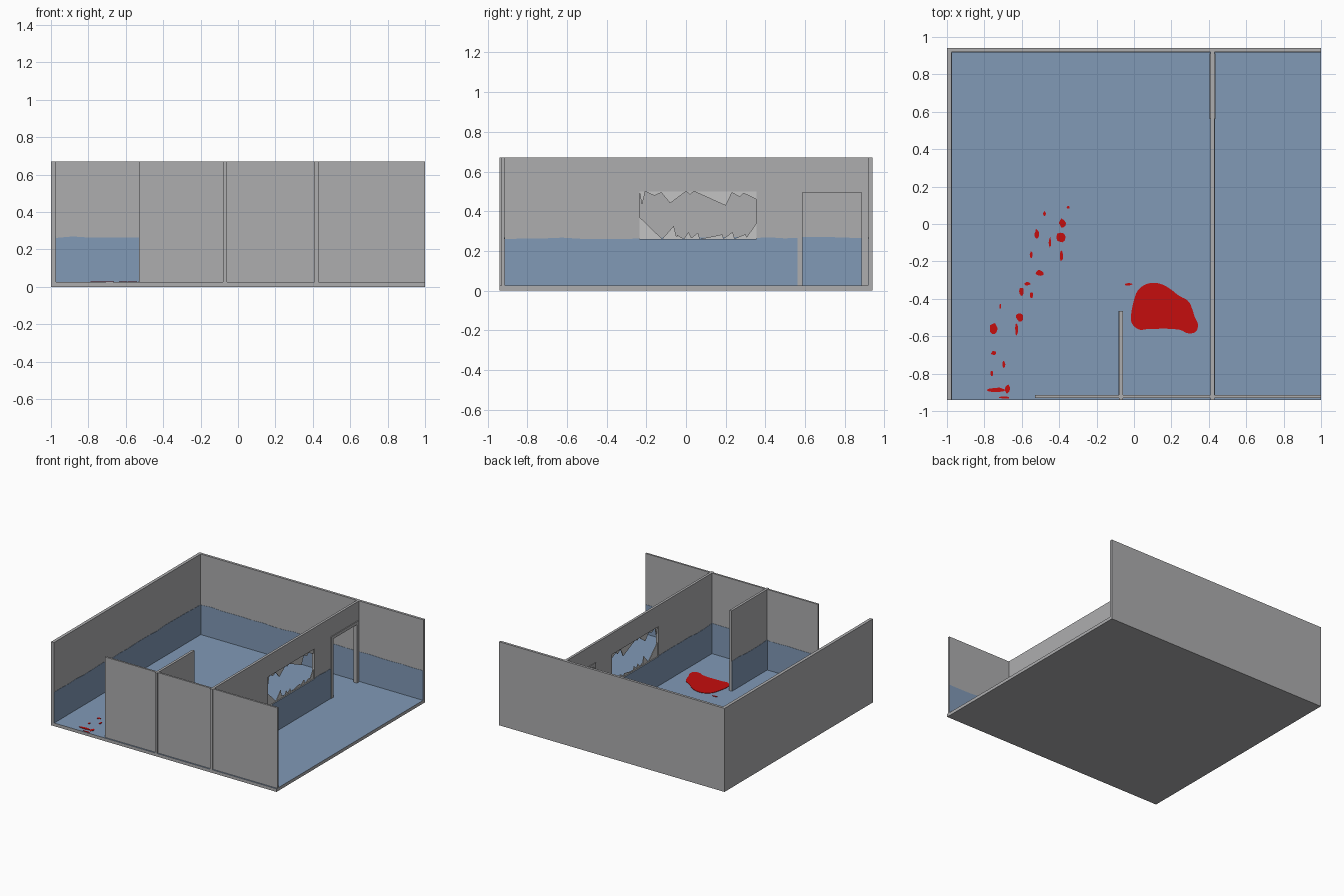
import bpy, bmesh, math, random

if "Cube" in bpy.data.objects:
    bpy.data.objects.remove(bpy.data.objects["Cube"])
random.seed(4)

def material(name, rgb):
    m = bpy.data.materials.new(name)
    m.diffuse_color = (*rgb, 1)
    m.use_nodes = True
    m.node_tree.nodes["Principled BSDF"].inputs["Base Color"].default_value = m.diffuse_color
    return m

GREY = material("grey plaster", (0.42, 0.42, 0.43))
BLUE = material("blue paint", (0.22, 0.32, 0.47))
RED = material("red stain", (0.56, 0.004, 0.004))
GLASS = material("pale glass", (0.55, 0.55, 0.55))
FLOOR, TOP = 0.025, 0.67

# Extrude closed 2D outlines (holes allowed) between w0 and w1 along an axis
PLACE = {"x": lambda u, v, w: (w, u, v),
         "y": lambda u, v, w: (u, w, v),
         "z": lambda u, v, w: (u, v, w)}

def prism(name, loops, axis, w0, w1, mat):
    bm = bmesh.new()
    rings = []
    for w in (w0, w1):
        edges, level = [], []
        for loop in loops:
            vs = [bm.verts.new(PLACE[axis](u, v, w)) for u, v in loop]
            edges += [bm.edges.new((vs[i - 1], vs[i])) for i in range(len(vs))]
            level.append(vs)
        if len(loops) == 1:
            bm.faces.new(level[0])
        else:
            bmesh.ops.triangle_fill(bm, edges=edges, use_beauty=True)
        rings.append(level)
    for a, b in zip(*rings):
        for i in range(len(a)):
            bm.faces.new((a[i - 1], a[i], b[i], b[i - 1]))
    bmesh.ops.recalc_face_normals(bm, faces=bm.faces[:])
    me = bpy.data.meshes.new(name)
    bm.to_mesh(me)
    bm.free()
    me.materials.append(mat)
    ob = bpy.data.objects.new(name, me)
    bpy.context.collection.objects.link(ob)
    return ob

def rect(u0, u1, v0, v1):
    return [(u0, v0), (u1, v0), (u1, v1), (u0, v1)]

# Blue lower wall band with an uneven top edge, as a thin plate
def paint(name, axis, u0, u1, w, side, h=0.264, cap=1.0):
    n = max(3, int((u1 - u0) / 0.09))
    top = [(u1 + (u0 - u1) * i / n, min(cap, h + random.uniform(-0.005, 0.005)))
           for i in range(n + 1)]
    prism(name, [[(u0, FLOOR), (u1, FLOOR)] + top], axis, w, w + side * 0.002, BLUE)

# Floor slab, blue on its upper face
floor = prism("floor", [rect(-1, 1, -0.94, 0.94)], "z", 0, FLOOR, GREY)
floor.data.materials.append(BLUE)
for p in floor.data.polygons:
    if p.normal.z > 0.5:
        p.material_index = 1

# Outer walls
prism("left_wall", [rect(-0.94, 0.92, FLOOR, TOP)], "x", -1, -0.975, GREY)
prism("back_wall", [rect(-1, 1, FLOOR, TOP)], "y", 0.92, 0.94, GREY)
for name, a, b in (("front_wall_left", -0.53, -0.08), ("front_wall_middle", -0.06, 0.41),
                   ("front_wall_right", 0.43, 1.0)):
    prism(name, [rect(a, b, FLOOR, TOP)], "y", -0.93, -0.915, GREY)
    paint(name + "_paint", "y", a, b, -0.915, 1)
prism("short_partition", [rect(-0.94, -0.465, FLOOR, TOP)], "x", -0.08, -0.06, GREY)

# Long partition with a door notch and a window hole
prism("long_partition",
      [[(-0.94, FLOOR), (0.585, FLOOR), (0.585, 0.495), (0.885, 0.495), (0.885, FLOOR),
        (0.92, FLOOR), (0.92, TOP), (-0.94, TOP)],
       rect(-0.235, 0.355, 0.26, 0.5)], "x", 0.41, 0.43, GREY)

# Door frame standing slightly proud of the wall
prism("door_frame", [[(0.562, FLOOR), (0.586, FLOOR), (0.586, 0.494), (0.884, 0.494),
                      (0.884, FLOOR), (0.912, FLOOR), (0.912, 0.518), (0.562, 0.518)]],
      "x", 0.404, 0.436, GREY)

# Painted bands on the room sides of the other walls
paint("left_wall_paint", "x", -0.94, 0.92, -0.975, 1, 0.268)
paint("back_wall_paint_main", "y", -0.975, 0.41, 0.92, -1)
paint("back_wall_paint_side", "y", 0.43, 1, 0.92, -1)
for side, w in ((-1, -0.08), (1, -0.06)):
    paint("short_partition_paint", "x", -0.915, -0.465, w, side)
for side, w in ((-1, 0.41), (1, 0.43)):
    paint("long_partition_paint", "x", -0.915, -0.235, w, side)
    paint("below_window_paint", "x", -0.235, 0.355, w, side, 0.265, 0.26)
    paint("beside_door_paint", "x", 0.355, 0.562, w, side, 0.268)

# Broken glass: triangles (start, end, tip position, tip height)
for z, shards in (
    (0.5, [(-0.235, -0.205, -0.222, 0.43), (-0.205, -0.11, -0.16, 0.478),
           (-0.13, -0.0, -0.08, 0.44), (0.0, 0.04, 0.02, 0.484), (0.04, 0.235, 0.2, 0.428),
           (0.22, 0.3, 0.27, 0.472), (0.27, 0.355, 0.354, 0.46)]),
    (0.26, [(-0.235, -0.12, -0.234, 0.37), (-0.12, -0.045, -0.062, 0.326),
            (-0.05, -0.01, -0.044, 0.28), (-0.012, 0.03, 0.012, 0.295),
            (0.02, 0.07, 0.06, 0.292), (0.07, 0.19, 0.183, 0.283), (0.185, 0.245, 0.235, 0.295),
            (0.24, 0.31, 0.3, 0.285), (0.3, 0.355, 0.354, 0.34)])):
    for a, b, t, h in shards:
        prism("glass_shard", [[(a, z), (b, z), (t, h)]], "x", 0.417, 0.423, GLASS)

# Large stain: closed outline rounded by corner cutting
pool = [(-.02, -.5), (0, -.40), (.02, -.35), (.07, -.315), (.14, -.315), (.2, -.35), (.24, -.385),
        (.295, -.41), (.315, -.465), (.325, -.5), (.345, -.535), (.335, -.58), (.285, -.588),
        (.245, -.56), (.07, -.56), (.03, -.57), (-.01, -.54)]
for _ in range(2):
    pool = [(p[0] * k + q[0] * (1 - k), p[1] * k + q[1] * (1 - k))
            for p, q in zip(pool, pool[1:] + pool[:1]) for k in (0.75, 0.25)]
prism("stain_pool", [pool], "z", FLOOR, FLOOR + 0.003, RED)

# Trail of irregular drops (x, y, half width, half depth)
DROPS = [(-.478, .055, .008, .014), (-.352, .088, .01, .008), (-.382, .005, .018, .024),
         (-.39, -.07, .024, .03), (-.388, -.17, .008, .03), (-.52, -.055, .012, .03),
         (-.45, -.1, .006, .03), (-.55, -.165, .008, .018), (-.503, -.262, .022, .018),
         (-.57, -.32, .02, .009), (-.602, -.36, .012, .025), (-.548, -.38, .01, .018),
         (-.61, -.5, .022, .025), (-.628, -.56, .008, .035), (-.75, -.56, .022, .03),
         (-.715, -.44, .006, .015), (-.75, -.69, .015, .012), (-.695, -.75, .008, .02),
         (-.76, -.8, .008, .014), (-.735, -.888, .05, .013), (-.677, -.885, .014, .026),
         (-.695, -.928, .03, .006), (-.03, -.322, .022, .007)]
for x, y, rx, ry in DROPS:
    ring = []
    for i in range(10):
        a, k = i * math.tau / 10, random.uniform(0.75, 1.1)
        ring.append((x + rx * k * math.cos(a), y + ry * k * math.sin(a)))
    prism("stain_drop", [ring], "z", FLOOR, FLOOR + 0.003, RED)
